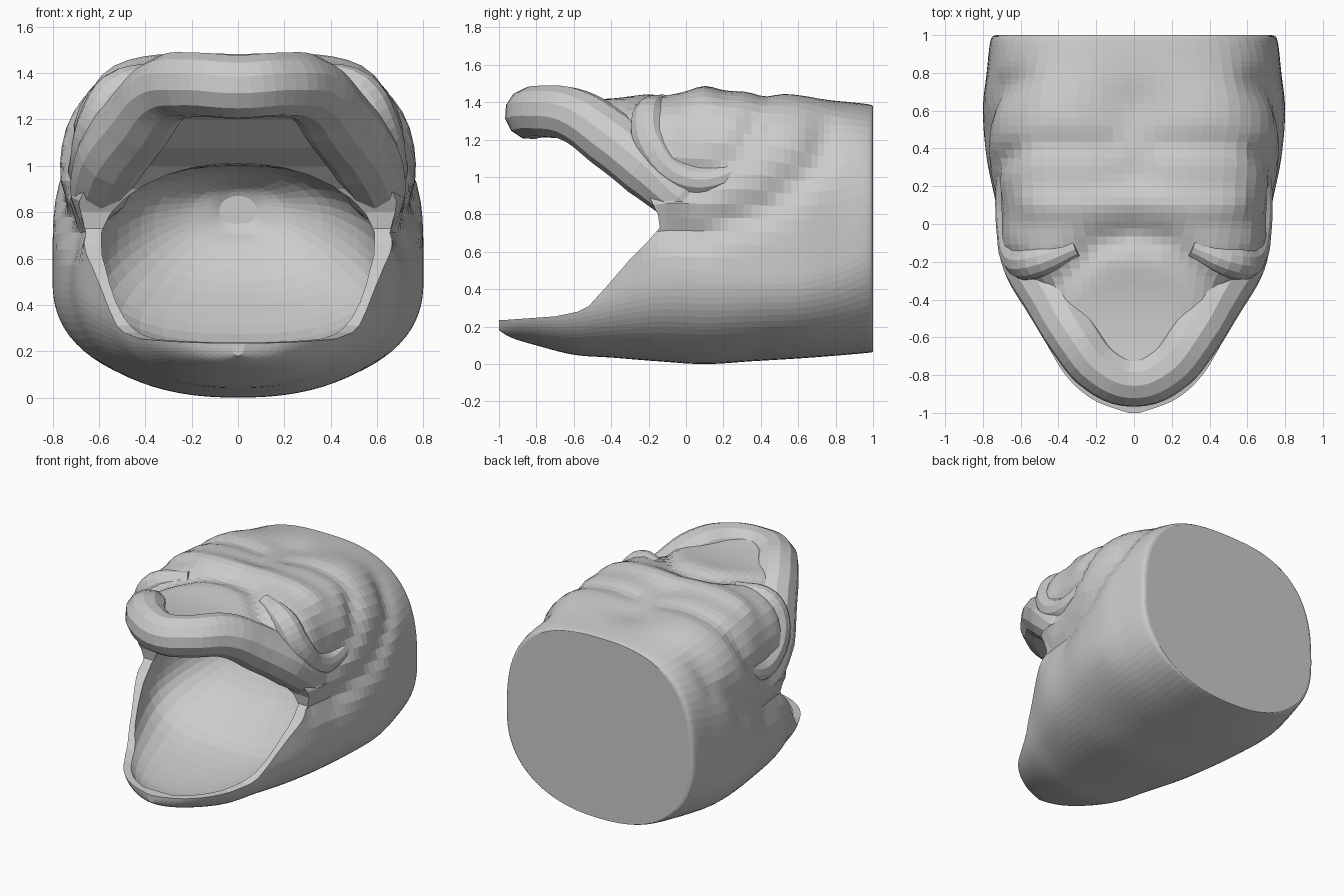
import bpy, bmesh, math
from mathutils import Vector
from mathutils.geometry import intersect_point_line

if "Cube" in bpy.data.objects:
    bpy.data.objects.remove(bpy.data.objects["Cube"])


def smooth_rows(rows, steps):
    # Catmull-Rom through the section table
    out = []
    for i in range(len(rows) - 1):
        p = [rows[max(0, min(len(rows) - 1, i + k))] for k in (-1, 0, 1, 2)]
        for s in range(steps):
            t = s / steps
            out.append([0.5 * (2 * b + (c - a) * t + (2 * a - 5 * b + 4 * c - d) * t * t
                               + (3 * b - a - 3 * c + d) * t ** 3) for a, b, c, d in zip(*p)])
    out.append(list(rows[-1]))
    return out


def loft(name, rows, steps, sides, low, displace=None):
    # rows: y, half width, bottom, widest height, top, squareness of the upper half
    bm = bmesh.new()
    rings = []
    for y, w, zb, zc, zt, n in smooth_rows(rows, steps):
        ring = []
        for k in range(sides):
            a = 2 * math.pi * k / sides
            c, s = math.cos(a), math.sin(a)
            m = n if s > 0 else low
            r = (abs(c) ** m + abs(s) ** m) ** (-1 / m)
            v = Vector((w * c * r, y, zc + s * r * ((zt - zc) if s > 0 else (zc - zb))))
            ring.append(bm.verts.new(displace(v) if displace else v))
        rings.append(ring)
    for p, q in zip(rings, rings[1:]):
        for k in range(sides):
            j = (k + 1) % sides
            bm.faces.new((p[k], p[j], q[j], q[k]))
    bm.faces.new(rings[0])
    bm.faces.new(rings[-1])
    return finish(name, bm)


def finish(name, bm):
    bmesh.ops.recalc_face_normals(bm, faces=bm.faces)
    me = bpy.data.meshes.new(name)
    bm.to_mesh(me)
    bm.free()
    ob = bpy.data.objects.new(name, me)
    bpy.context.collection.objects.link(ob)
    return ob


# Skin folds: polylines on the right half (mirrored by |x|), with depth and width
FOLDS = [
    ([(.7, -.1, .72), (.72, .1, .7), (.77, .45, .85), (.76, .7, 1.1), (.66, .78, 1.35)], -.05, .09),
    ([(.7, -.2, .98), (.72, .1, 1.0), (.7, .3, 1.1), (.68, .4, 1.4)], -.045, .07),
    ([(0, -.06, 1.45), (.2, -.1, 1.45), (.45, -.33, 1.4), (.6, -.42, 1.15)], -.045, .08),
    ([(0, .12, 1.47), (.3, .09, 1.47), (.6, .1, 1.42)], .03, .08),
    ([(.7, -.08, .86), (.68, -.12, 1.05), (.65, -.1, 1.3)], .02, .1),
    ([(.15, .42, 1.45), (.6, .42, 1.42)], -.025, .07),
    ([(.38, .6, 1.42), (.45, .6, 1.42)], .02, .17),
    ([(0, .6, 1.42), (0, .3, 1.45)], -.03, .15),
]


def wrinkle(v):
    if v.y > .97:
        return v
    m = Vector((abs(v.x), v.y, v.z))
    push = 0
    for pts, depth, width in FOLDS:
        d = 9
        for a, b in zip(pts, pts[1:]):
            q, t = intersect_point_line(m, Vector(a), Vector(b))
            q = Vector(a) if t < 0 else Vector(b) if t > 1 else q
            d = min(d, (m - q).length)
        push += depth * math.exp(-(d / width) ** 2)
    return v + (v - Vector((0, v.y, .75))).normalized() * push


# Outer body
body = loft("mouth_body", [
    (1, .73, .065, .65, 1.38, 2.7), (.97, .76, .06, .64, 1.39, 2.8), (.8, .78, .045, .55, 1.41, 3.2),
    (.6, .8, .03, .5, 1.43, 3.8), (.35, .78, .015, .5, 1.46, 4.2), (.1, .73, 0, .5, 1.46, 4.5),
    (-.15, .69, .015, .5, 1.45, 4.6), (-.4, .58, .035, .42, 1.42, 4.8), (-.6, .49, .05, .35, 1.42, 5),
    (-.8, .37, .1, .3, 1.44, 5), (-.93, .22, .14, .27, 1.44, 5), (-1, .03, .18, .25, 1.4, 5)],
    6, 88, 2.3, wrinkle)

# Side-view bite between the jaws; the upper plate stops inside the lip roll
bm = bmesh.new()
bite = [(-1.2, .23), (-.98, .235), (-.7, .255), (-.58, .28), (-.52, .31), (-.42, .42), (-.3, .56),
        (-.2, .66), (-.14, .73), (-.15, .8), (-.2, .9), (-.3, 1.0), (-.42, 1.08), (-.55, 1.2),
        (-.7, 1.27), (-.83, 1.3), (-.83, 1.6), (-1.2, 1.6)]
f = bm.faces.new([bm.verts.new((-1, y, z)) for y, z in bite])
g = bmesh.ops.extrude_face_region(bm, geom=[f])
bmesh.ops.translate(bm, vec=(2, 0, 0), verts=[e for e in g["geom"] if isinstance(e, bmesh.types.BMVert)])
bite_cutter = finish("bite_cutter", bm)

# Hollow of the mouth, narrowing to the throat
hollow = loft("hollow_cutter", [
    (-.93, .13, .2, .3, .8, 2.2), (-.85, .27, .18, .32, 1.0, 2.2), (-.7, .4, .165, .36, 1.04, 2.4),
    (-.45, .52, .18, .45, 1.02, 2.4), (-.15, .61, .24, .56, 1.0, 2.4), (.05, .56, .36, .64, 1.0, 2.3),
    (.22, .42, .5, .74, .98, 2.2), (.33, .25, .66, .79, .93, 2), (.38, .12, .71, .81, .9, 2),
    (.4, .08, .75, .81, .87, 2)], 3, 36, 2.6)

bpy.context.view_layer.objects.active = body
for cutter in (bite_cutter, hollow):
    cutter.hide_render = True
    mod = body.modifiers.new("cut", 'BOOLEAN')
    mod.operation = 'DIFFERENCE'
    mod.solver = 'EXACT'
    mod.object = cutter
    bpy.ops.object.modifier_apply(modifier=mod.name)
    bpy.data.objects.remove(cutter)


def roll(name, half, radius, centre=True):
    # mirrored tube through (x, y, z, radius factor) points
    left = [(-x, y, z, r) for x, y, z, r in reversed(half)]
    cu = bpy.data.curves.new(name, 'CURVE')
    cu.dimensions = '3D'
    cu.bevel_depth = radius
    cu.bevel_resolution = 4
    cu.resolution_u = 5
    cu.use_fill_caps = True
    paths = [left[:-1] + half] if centre else [left, half]
    for pts in paths:
        sp = cu.splines.new('BEZIER')
        sp.bezier_points.add(len(pts) - 1)
        for bp, p in zip(sp.bezier_points, pts):
            bp.co, bp.radius = p[:3], p[3]
            bp.handle_left_type = bp.handle_right_type = 'AUTO'
    ob = bpy.data.objects.new(name, cu)
    bpy.context.collection.objects.link(ob)
    bpy.context.view_layer.objects.active = ob
    bpy.ops.object.select_all(action='DESELECT')
    ob.select_set(True)
    bpy.ops.object.convert(target='MESH')
    bpy.ops.object.shade_flat()


# Rolled upper lip running down into the mouth corners
roll("upper_lip", [(0, -.83, 1.34, 1), (.17, -.77, 1.35, 1), (.31, -.6, 1.33, 1.05), (.42, -.4, 1.2, 1.15),
                   (.54, -.2, 1.04, 1.15), (.6, -.03, .88, .9), (.6, .08, .8, .5)], .14)
# Second fold of skin behind the lip
roll("cheek_fold", [(.3, -.12, 1.39, .6), (.52, -.2, 1.32, 1), (.6, -.18, 1.17, 1.1), (.64, -.02, 1.0, 1),
                    (.66, .2, 1.0, .8), (.65, .33, 1.1, .6)], .09, False)
